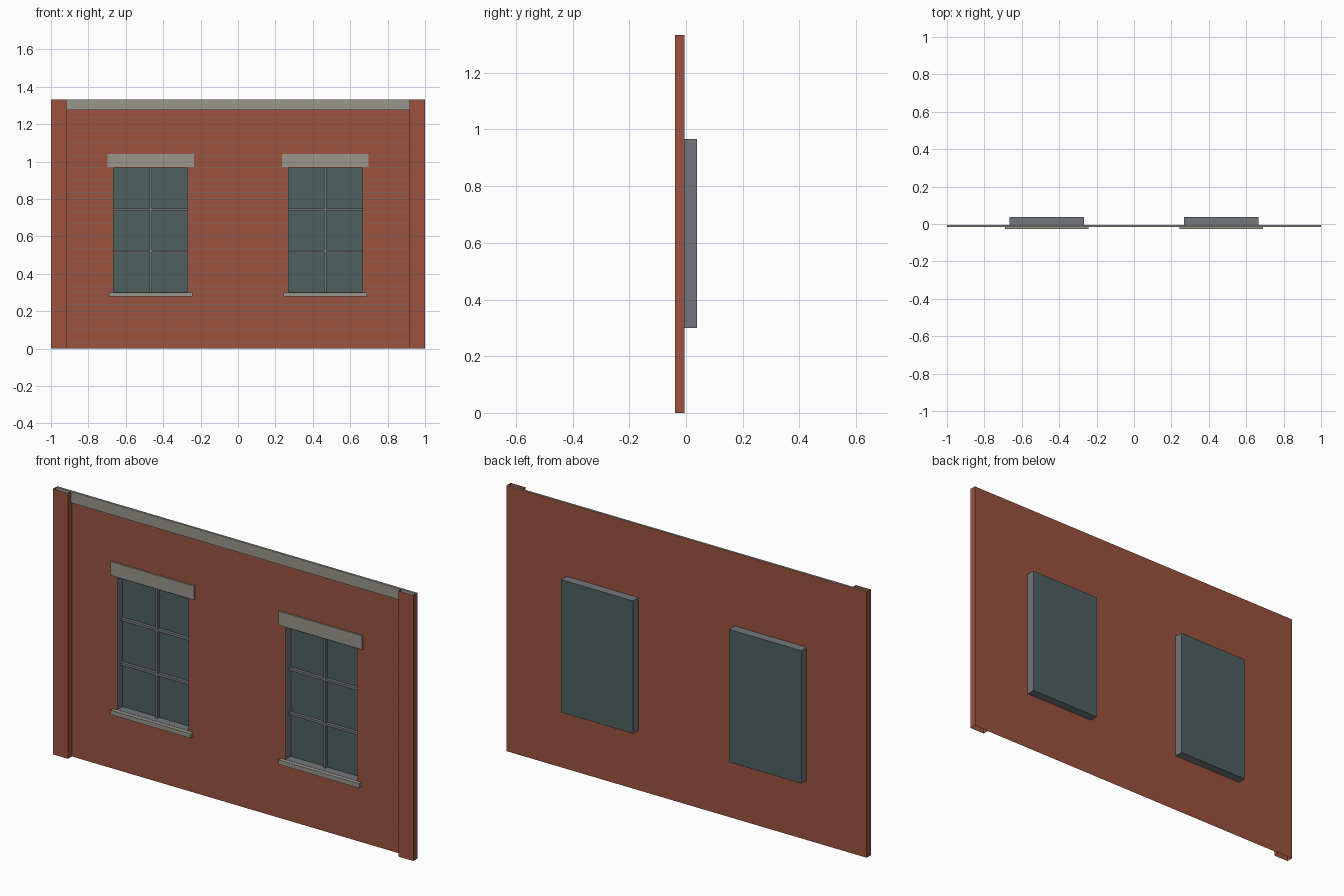
import bpy
import bmesh

if "Cube" in bpy.data.objects:
    bpy.data.objects.remove(bpy.data.objects["Cube"], do_unlink=True)


def material(name, rgb):
    mat = bpy.data.materials.new(name)
    mat.use_nodes = True
    mat.diffuse_color = (*rgb, 1)
    mat.node_tree.nodes["Principled BSDF"].inputs["Base Color"].default_value = (*rgb, 1)
    return mat


BRICK = material("red_brick", (0.335, 0.086, 0.05))
MORTAR = material("mortar", (0.2, 0.16, 0.14))
STONE = material("pale_stone", (0.32, 0.305, 0.265))
FRAME = material("grey_frame", (0.17, 0.185, 0.2))
GLASS = material("teal_glass", (0.078, 0.115, 0.115))

# Main dimensions
HEIGHT = 4 / 3
COURSE = HEIGHT / 40
JOINT = 0.0017
INNER = 0.917
WIN_X, WIN_HALF = 0.4667, 0.2
WIN_LOW, WIN_HIGH = 9 * COURSE, 29 * COURSE
WALL_BACK, WALL_FRONT = -0.005, -0.007
PILASTER_FRONT, GLASS_BACK = -0.038, 0.038


def finish(name, bm, *mats):
    mesh = bpy.data.meshes.new(name)
    bm.to_mesh(mesh)
    bm.free()
    for mat in mats:
        mesh.materials.append(mat)
    obj = bpy.data.objects.new(name, mesh)
    bpy.context.collection.objects.link(obj)
    return obj


def box(name, x, y, z, mat):
    """Box given by its low and high limit on each axis."""
    bm = bmesh.new()
    bmesh.ops.create_cube(bm, size=1)
    for v in bm.verts:
        v.co = [lim[0] if c < 0 else lim[1] for c, lim in zip(v.co, (x, y, z))]
    return finish(name, bm, mat)


def sheet(bm, corners):
    return bm.faces.new([bm.verts.new(c) for c in corners])


def wall_sheet(name, half, y, zs, front):
    """Upright sheet with two window openings; thin rows become mortar."""
    xs = [-half, -WIN_X - WIN_HALF, -WIN_X + WIN_HALF,
          WIN_X - WIN_HALF, WIN_X + WIN_HALF, half]
    bm = bmesh.new()
    for z0, z1 in zip(zs, zs[1:]):
        for x0, x1 in zip(xs, xs[1:]):
            in_column = abs(abs(x0 + x1) / 2 - WIN_X) < 0.01
            if in_column and WIN_LOW < (z0 + z1) / 2 < WIN_HIGH:
                continue
            ring = [(x0, y, z0), (x1, y, z0), (x1, y, z1), (x0, y, z1)]
            face = sheet(bm, ring if front else ring[::-1])
            face.material_index = int(z1 - z0 < 2 * JOINT)
    bmesh.ops.remove_doubles(bm, verts=bm.verts, dist=0.00001)
    return finish(name, bm, BRICK, MORTAR)


# Wall: coursed brick front and plain back
courses = [0]
for k in range(1, 40):
    courses += [k * COURSE, k * COURSE + JOINT]
wall_sheet("brick_wall_front", INNER, WALL_FRONT, courses + [HEIGHT], True)
wall_sheet("brick_wall_back", 1, WALL_BACK, [0, WIN_LOW, WIN_HIGH, HEIGHT], False)

# Stone band along the top
box("top_band", (-0.999, 0.999), (-0.016, WALL_BACK - 0.0003), (1.277, HEIGHT), STONE)

for side, s in (("left", 1), ("right", -1)):
    # Corner pilaster: folded sheet, open at top and bottom
    bm = bmesh.new()
    path = [(s, WALL_BACK), (s, PILASTER_FRONT),
            (s * INNER, PILASTER_FRONT), (s * INNER, WALL_BACK)]
    for a, b in zip(path, path[1:]):
        sheet(bm, [(*a, 0), (*a, HEIGHT), (*b, HEIGHT), (*b, 0)][::-s])
    bmesh.ops.remove_doubles(bm, verts=bm.verts, dist=0.00001)
    bmesh.ops.recalc_face_normals(bm, faces=bm.faces)
    finish(side + "_pilaster", bm, BRICK)

    # Window casing: four thin boards running back from the wall
    cx, t = s * WIN_X, 0.002
    x0, x1 = cx - WIN_HALF, cx + WIN_HALF
    depth = (WALL_FRONT, GLASS_BACK)
    for part, xr, zr in (
            ("low_casing", (x0, x1), (WIN_LOW, WIN_LOW + t)),
            ("high_casing", (x0, x1), (WIN_HIGH - t, WIN_HIGH)),
            ("right_casing", (x0, x0 + t), (WIN_LOW, WIN_HIGH)),
            ("left_casing", (x1 - t, x1), (WIN_LOW, WIN_HIGH))):
        box(f"{side}_window_{part}", xr, depth, zr, FRAME)

    # Glass and glazing bars
    box(side + "_window_glass", (x0 + 0.0005, x1 - 0.0005),
        (GLASS_BACK - 0.003, GLASS_BACK + 0.0003),
        (WIN_LOW + 0.0005, WIN_HIGH - 0.0005), GLASS)
    bar, bar_depth = 0.006, (0.02, GLASS_BACK - 0.002)
    box(side + "_window_upright_bar", (cx - bar, cx + bar), bar_depth,
        (WIN_LOW, WIN_HIGH), FRAME)
    for i in (1, 2):
        z = WIN_LOW + (WIN_HIGH - WIN_LOW) * i / 3
        box(f"{side}_window_cross_bar_{i}", (x0, x1), bar_depth,
            (z - bar, z + bar), FRAME)

    # Stone lintel and sill
    box(side + "_lintel", (cx - 0.232, cx + 0.232), (-0.015, -0.0065),
        (WIN_HIGH + 0.004, 1.04), STONE)
    box(side + "_sill", (cx - 0.223, cx + 0.223), (-0.027, -0.0065),
        (0.279, WIN_LOW + 0.001), STONE)
